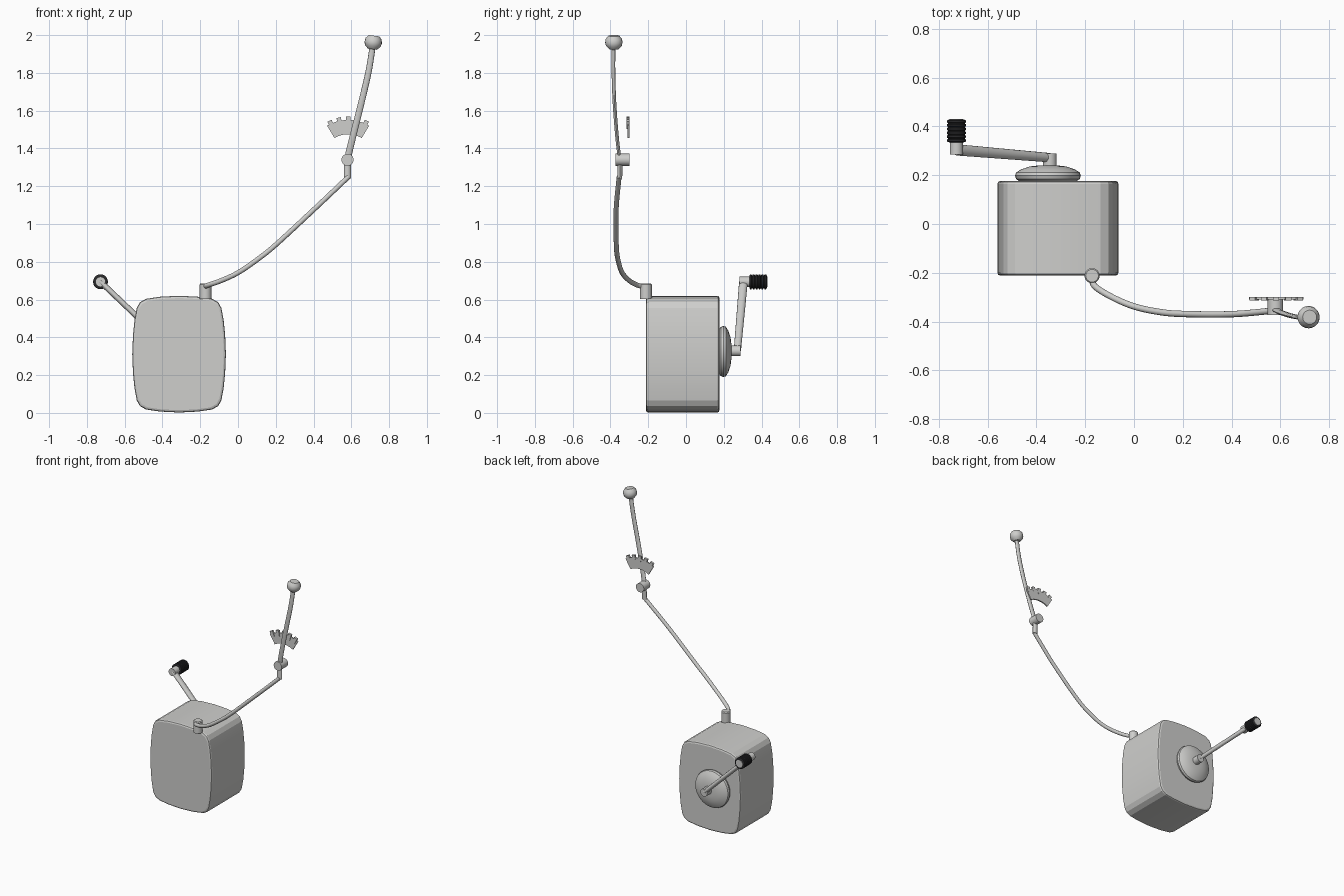
import bpy, bmesh, math
from mathutils import Vector

if "Cube" in bpy.data.objects:
    bpy.data.objects.remove(bpy.data.objects["Cube"])


def material(name, rgb):
    m = bpy.data.materials.new(name)
    m.diffuse_color = (*rgb, 1)
    m.use_nodes = True
    m.node_tree.nodes["Principled BSDF"].inputs["Base Color"].default_value = m.diffuse_color
    return m


GREY = material("metal grey", (0.62, 0.62, 0.605))
BLACK = material("grip black", (0.02, 0.02, 0.022))


def finish(name, bm, mat, angle=35):
    bmesh.ops.recalc_face_normals(bm, faces=bm.faces)
    me = bpy.data.meshes.new(name)
    bm.to_mesh(me)
    bm.free()
    me.materials.append(mat)
    if angle:
        me.shade_smooth()
        me.set_sharp_from_angle(angle=math.radians(angle))
    ob = bpy.data.objects.new(name, me)
    bpy.context.collection.objects.link(ob)
    return ob


def skin(name, rings, mat, angle=35):
    """Join equal rings of points into a closed, capped surface."""
    bm = bmesh.new()
    loops = [[bm.verts.new(p) for p in ring] for ring in rings]
    n = len(loops[0])
    for a, b in zip(loops, loops[1:]):
        for i in range(n):
            j = (i + 1) % n
            bm.faces.new((a[i], a[j], b[j], b[i]))
    bm.faces.new(loops[0])
    bm.faces.new(loops[-1])
    return finish(name, bm, mat, angle)


def lathe(name, profile, origin, axis, mat=GREY, seg=24, angle=35):
    """Revolve (radius, height) pairs about an axis through origin."""
    rot = Vector((0, 0, 1)).rotation_difference(Vector(axis).normalized())
    o = Vector(origin)
    rings = [[o + rot @ Vector((r * math.cos(k * math.tau / seg),
                                r * math.sin(k * math.tau / seg), h))
              for k in range(seg)] for r, h in profile]
    return skin(name, rings, mat, angle)


def smooth_path(pts, steps=5):
    p = [Vector(q) for q in pts]
    p = [2 * p[0] - p[1]] + p + [2 * p[-1] - p[-2]]
    out = []
    for a, b, c, d in zip(p, p[1:], p[2:], p[3:]):
        for s in range(steps):
            t = s / steps
            out.append(0.5 * (2 * b + (c - a) * t + (2 * a - 5 * b + 4 * c - d) * t * t
                              + (3 * b - a - 3 * c + d) * t ** 3))
    return out + [p[-2]]


def rod(name, pts, wide, deep, seg=12):
    """Sweep an ellipse along a path; wide/deep are (start, end) radii."""
    path = smooth_path(pts)
    rings = []
    for i, p in enumerate(path):
        f = i / (len(path) - 1)
        t = (path[min(i + 1, len(path) - 1)] - path[max(i - 1, 0)]).normalized()
        u = Vector((0, 1, 0)).cross(t).normalized()
        v = t.cross(u)
        a = wide[0] + (wide[1] - wide[0]) * f
        b = deep[0] + (deep[1] - deep[0]) * f
        rings.append([p + u * a * math.cos(k * math.tau / seg)
                      + v * b * math.sin(k * math.tau / seg) for k in range(seg)])
    return skin(name, rings, GREY, 50)


# Housing: bulging rounded box outline, extruded front to back
quarter = [(0.248, 0), (0.244, 0.1), (0.236, 0.18), (0.224, 0.245), (0.207, 0.275),
           (0.175, 0.293), (0.1, 0.304), (0, 0.309)]
half = quarter + [(-x, z) for x, z in quarter[-2::-1]]
outline = half + [(x, -z) for x, z in half[-2:0:-1]]
rings = []
for y, inset in ((-0.212, 0.012), (-0.208, 0.003), (-0.2, 0),
                 (0.165, 0), (0.173, 0.003), (0.177, 0.012)):
    rings.append([(-0.312 + x * (1 - inset / 0.25), y, 0.311 + z * (1 - inset / 0.31))
                  for x, z in outline])
skin("housing", rings, GREY, 12)

# Post on the housing and the long bent stem
lathe("stem_post", [(0.031, 0), (0.031, 0.078), (0.026, 0.084)],
      (-0.172, -0.212, 0.602), (0, 0, 1))
rod("stem", [(-0.172, -0.22, 0.668), (-0.16, -0.256, 0.676), (-0.09, -0.3, 0.7),
             (0.0, -0.338, 0.742), (0.1, -0.36, 0.81), (0.2, -0.369, 0.89),
             (0.4, -0.37, 1.075), (0.585, -0.354, 1.25)], (0.013, 0.013), (0.013, 0.013))

# Pivot with its short bracket
rod("pivot_bracket", [(0.579, -0.351, 1.24), (0.579, -0.348, 1.33)],
    (0.019, 0.019), (0.013, 0.013), 8)
lathe("pivot", [(0.032, 0), (0.032, 0.074)], (0.58, -0.374, 1.34), (0, 1, 0))

# Flattened lever and its knob
rod("lever", [(0.581, -0.352, 1.35), (0.605, -0.364, 1.45), (0.65, -0.378, 1.63),
              (0.69, -0.384, 1.8), (0.713, -0.384, 1.94)], (0.018, 0.016), (0.009, 0.01))
lathe("lever_knob", [(0.024, -0.038), (0.042, -0.02), (0.046, -0.002), (0.043, 0.017),
                     (0.029, 0.034)], (0.716, -0.382, 1.963), (0.13, 0, 1), seg=20)

# Toothed quadrant: arc plate around the pivot
CX, CZ = 0.583, 1.335


def arc_plate(name, r0, r1, a0, a1, y0, y1, steps):
    angles = [math.radians(a0 + (a1 - a0) * i / steps) for i in range(steps + 1)]
    shape = [(r1, a) for a in angles] + [(r0, a) for a in reversed(angles)]
    skin(name, [[(CX + r * math.sin(a), y, CZ + r * math.cos(a)) for r, a in shape]
                for y in (y0, y1)], GREY, 0)


arc_plate("quadrant", 0.14, 0.216, -31, 31, -0.309, -0.3, 12)
for i, a in enumerate((-25, -12.5, 0, 12.5, 25)):
    arc_plate(f"quadrant_tooth_{i + 1}", 0.19, 0.234, a - 3, a + 3, -0.314, -0.2995, 1)

# Domed back plate and hub
lathe("back_plate", [(0.115, 0), (0.13, 0.01), (0.135, 0.024), (0.131, 0.037),
                     (0.11, 0.05), (0.075, 0.062), (0.04, 0.066)],
      (-0.353, 0.174, 0.325), (0, 1, 0), seg=32)
lathe("crank_hub", [(0.028, 0), (0.028, 0.055)], (-0.345, 0.234, 0.328), (0, 1, 0))

# Crank arm, handle base and ribbed grip
rod("crank_arm", [(-0.345, 0.272, 0.33), (-0.728, 0.304, 0.694)],
    (0.015, 0.015), (0.019, 0.023))
lathe("handle_base", [(0.027, 0), (0.027, 0.06)], (-0.728, 0.284, 0.694), (0, 1, 0))
ribs, pitch = [(0.03, 0)], 0.0155
for i in range(6):
    h = i * pitch
    ribs += [(0.034, h + 0.001), (0.0395, h + 0.004), (0.0395, h + 0.0115),
             (0.034, h + 0.0145)]
lathe("grip", ribs + [(0.03, 0.094)], (-0.728, 0.335, 0.694), (0, 1, 0), BLACK, 20)
lathe("grip_end_cap", [(0.029, 0), (0.027, 0.003)], (-0.728, 0.4275, 0.694), (0, 1, 0))
